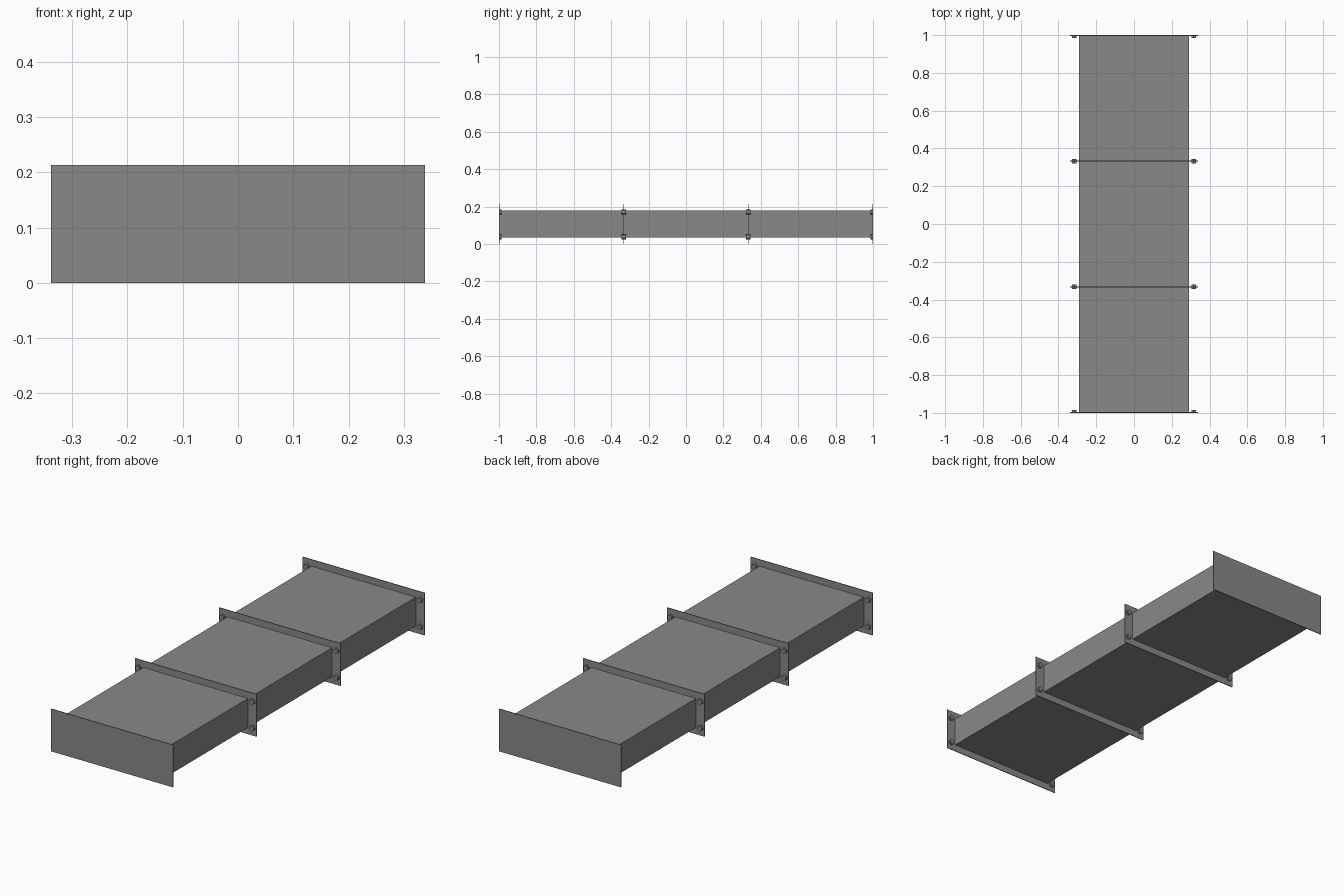
import bpy, math

if "Cube" in bpy.data.objects:
    bpy.data.objects.remove(bpy.data.objects["Cube"])

ZC = 0.1065          # mid height of the duct
T = 0.004            # flange plate thickness

# dark grey steel
steel = bpy.data.materials.new("dark_steel")
steel.diffuse_color = (0.25, 0.25, 0.25, 1)
steel.use_nodes = True
steel.node_tree.nodes["Principled BSDF"].inputs["Base Color"].default_value = steel.diffuse_color


def box(name, size, loc):
    bpy.ops.mesh.primitive_cube_add(size=1, location=loc)
    o = bpy.context.object
    o.name = name
    o.scale = size
    bpy.ops.object.transform_apply(location=False, rotation=False, scale=True)
    o.data.materials.append(steel)


def prism(name, sides, radius, depth, loc):
    bpy.ops.mesh.primitive_cylinder_add(vertices=sides, radius=radius, depth=depth,
                                        location=loc, rotation=(math.pi / 2, 0, 0))
    o = bpy.context.object
    o.name = name
    o.data.materials.append(steel)


def bolts(y, side):
    # four hex heads on washers, on one face of a flange
    for x in (-0.316, 0.316):
        for z in (ZC - 0.069, ZC + 0.065):
            prism("washer", 16, 0.015, 0.002, (x, y + side * 0.001, z))
            prism("bolt_head", 6, 0.013, 0.008, (x, y + side * 0.006, z))


# three duct sections between four flanges
flange_y = (-1 + T / 2, -1 / 3, 1 / 3, 1 - T / 2)
for i in range(3):
    y0, y1 = flange_y[i] + T / 2, flange_y[i + 1] - T / 2
    box("duct_section", (0.58, y1 - y0, 0.146), (0, (y0 + y1) / 2, ZC))

# flange plates, with bolts on every inward face
for i, y in enumerate(flange_y):
    box("flange_plate", (0.676, T, 0.213), (0, y, ZC))
    if i < 3:
        bolts(y + T / 2, 1)
    if i > 0:
        bolts(y - T / 2, -1)
